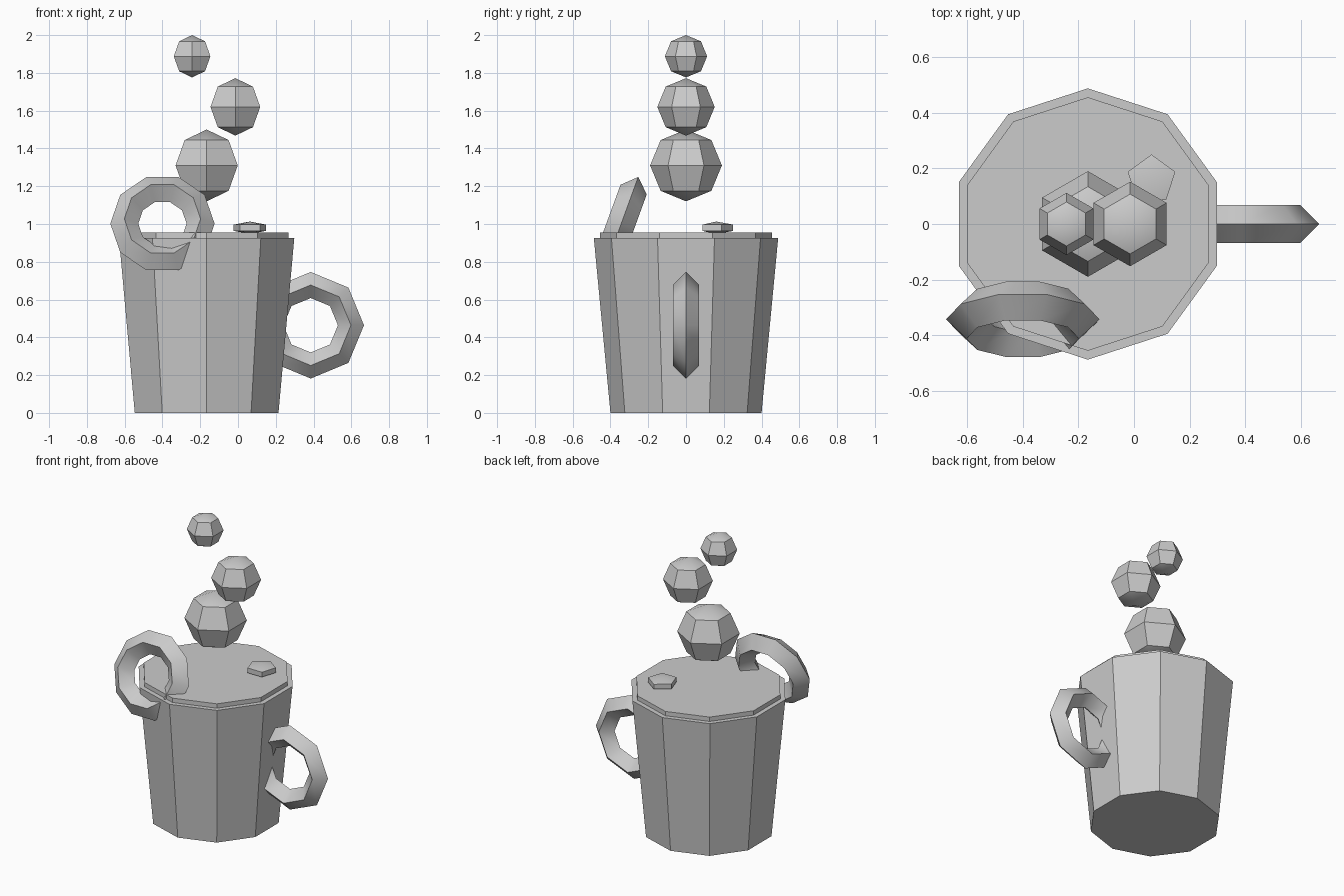
import bpy
import bmesh
from math import sin, cos, pi, radians
from mathutils import Matrix, Vector

cube = bpy.data.objects.get("Cube")
if cube:
    bpy.data.objects.remove(cube, do_unlink=True)

GREY = (0.6, 0.6, 0.6, 1.0)
clay = bpy.data.materials.new("plain grey")
clay.use_nodes = True
clay.diffuse_color = GREY
clay.node_tree.nodes["Principled BSDF"].inputs["Base Color"].default_value = GREY


def lathe(name, profile, sides, location, start=90, tilt=0, ring=False):
    """Turn an (r, z) profile round a vertical axis, then tilt it about x."""
    bm = bmesh.new()
    loops = []
    for r, z in profile:
        if r < 1e-5:
            loops.append([bm.verts.new((0, 0, z))] * sides)
        else:
            angles = [radians(start) + 2 * pi * i / sides for i in range(sides)]
            loops.append([bm.verts.new((r * cos(a), r * sin(a), z)) for a in angles])
    pairs = list(zip(loops, loops[1:]))
    if ring:
        pairs.append((loops[-1], loops[0]))
    else:
        # Flat caps close any open end
        for loop in (loops[0], loops[-1]):
            if loop[0] is not loop[1]:
                bm.faces.new(loop)
    for low, high in pairs:
        for i in range(sides):
            j = (i + 1) % sides
            corners = dict.fromkeys((low[i], low[j], high[j], high[i]))
            bm.faces.new(list(corners))
    bmesh.ops.recalc_face_normals(bm, faces=bm.faces[:])
    bm.transform(Matrix.Rotation(radians(tilt), 4, "X"))
    mesh = bpy.data.meshes.new(name)
    bm.to_mesh(mesh)
    bm.free()
    mesh.materials.append(clay)
    obj = bpy.data.objects.new(name, mesh)
    bpy.context.collection.objects.link(obj)
    obj.location = Vector(location)
    bpy.ops.object.select_all(action="DESELECT")
    bpy.context.view_layer.objects.active = obj
    obj.select_set(True)
    bpy.ops.object.shade_smooth_by_angle(angle=radians(33))
    return obj


def ball(name, radius, height, sides, rings, location):
    steps = [pi * i / rings for i in range(rings + 1)]
    profile = [(radius * sin(a), -height * cos(a)) for a in steps]
    return lathe(name, profile, sides, location)


def torus(name, major, minor, sides, location, tilt):
    # Diamond cross-section with ridges on the outside and inside
    profile = [(major + minor * cos(a), minor * sin(a)) for a in (0, pi / 2, pi, -pi / 2)]
    return lathe(name, profile, sides, location, start=0, tilt=tilt, ring=True)


AXIS = -0.166

# Tapered cup with the drink filling it to just above the rim
lathe("cup", [(0.40, 0), (0.488, 0.926)], 10, (AXIS, 0, 0))
lathe("drink", [(0.456, 0.90), (0.456, 0.955)], 10, (AXIS, 0, 0))

# Handle on the side and the ring biscuit leaning over the rim
torus("handle", 0.213, 0.069, 8, (0.385, 0, 0.464), 90)
torus("ring_biscuit", 0.202, 0.074, 10, (-0.40, -0.343, 1.002), 70)

# Floating lump in the drink
ball("lump", 0.104, 0.033, 5, 3, (0.063, 0.16, 0.98))

# Steam puffs rising and shrinking
for label, radius, x, z in (("low", 0.19, AXIS, 1.31),
                            ("middle", 0.152, -0.014, 1.62),
                            ("high", 0.112, -0.243, 1.888)):
    ball(label + "_steam_puff", radius, radius, 6, 4, (x, 0, z))
